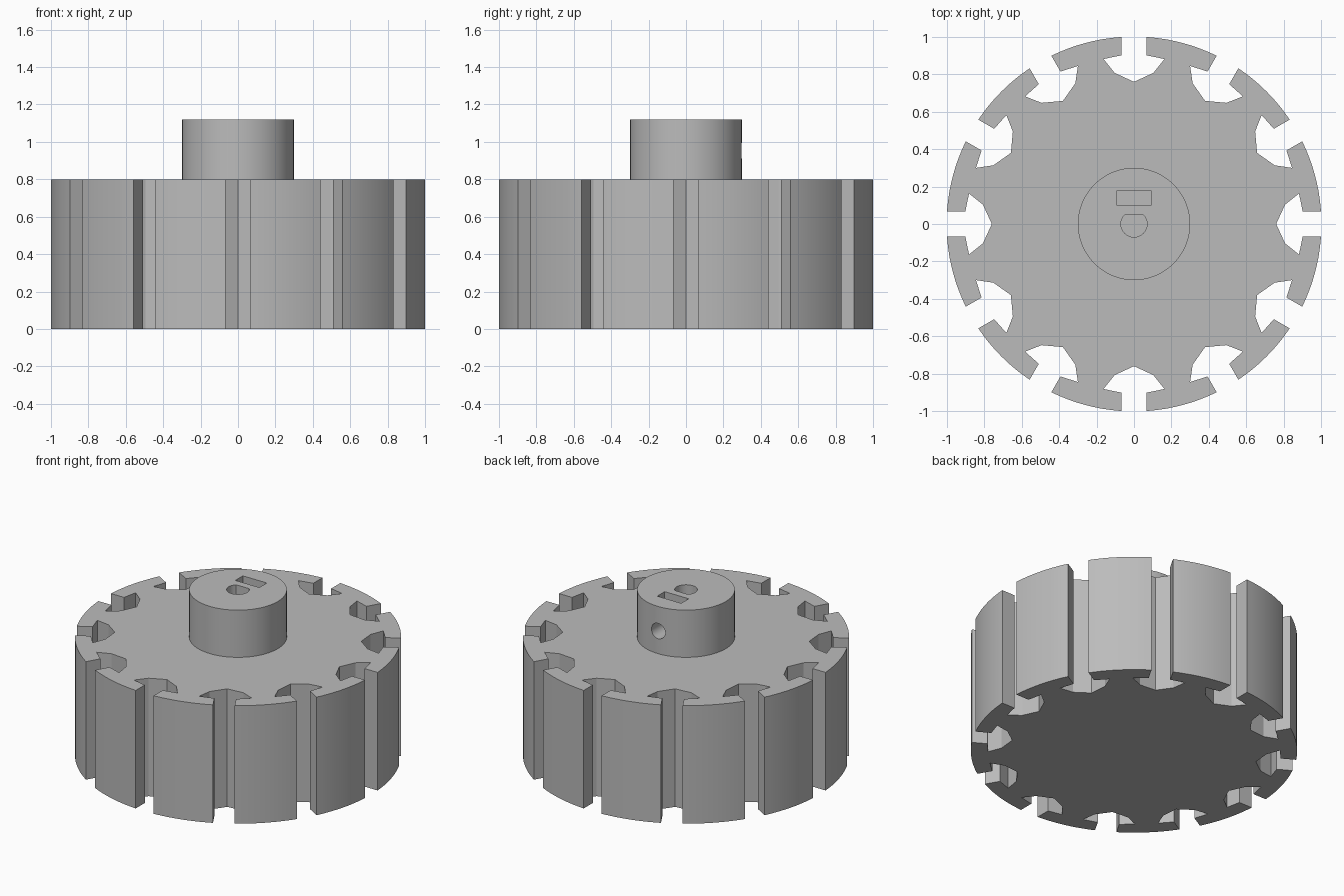
import bpy
import bmesh
from math import sin, cos, asin, pi, radians
from mathutils import Matrix

cube = bpy.data.objects.get("Cube")
if cube:
    bpy.data.objects.remove(cube, do_unlink=True)

SLOTS = 12
RADIUS = 1.002
BODY_TOP = 0.8
HUB_TOP = 1.12

grey = bpy.data.materials.new("plain grey")
grey.use_nodes = True
grey.diffuse_color = (0.5, 0.5, 0.5, 1)
grey.node_tree.nodes["Principled BSDF"].inputs["Base Color"].default_value = (0.5, 0.5, 0.5, 1)


def prism(name, outline, z0, z1, matrix=None):
    """Extrude a counter-clockwise outline from z0 to z1."""
    bm = bmesh.new()
    base = bm.faces.new([bm.verts.new((x, y, z0)) for x, y in outline])
    top = bmesh.ops.extrude_face_region(bm, geom=[base], use_keep_orig=True)["geom"]
    moved = [v for v in top if isinstance(v, bmesh.types.BMVert)]
    bmesh.ops.translate(bm, verts=moved, vec=(0, 0, z1 - z0))
    if matrix:
        bmesh.ops.transform(bm, matrix=matrix, verts=bm.verts)
    bmesh.ops.recalc_face_normals(bm, faces=bm.faces)
    mesh = bpy.data.meshes.new(name)
    bm.to_mesh(mesh)
    bm.free()
    mesh.materials.append(grey)
    obj = bpy.data.objects.new(name, mesh)
    bpy.context.collection.objects.link(obj)
    return obj


def smooth(obj, angle=18):
    bpy.ops.object.select_all(action="DESELECT")
    obj.select_set(True)
    bpy.context.view_layer.objects.active = obj
    bpy.ops.object.shade_smooth_by_angle(angle=radians(angle))


def circle(r, n, start=0.0, sweep=2 * pi):
    return [(r * cos(start + sweep * i / n), r * sin(start + sweep * i / n)) for i in range(n)]


# Slotted wheel: each T-shaped slot is followed by the curved face of a tooth
half = [(0.067, 0.902), (0.163, 0.882), (0.104, 0.808)]
slot = half + [(0, 0.76)] + [(-x, y) for x, y in reversed(half)]
edge = asin(0.067 / RADIUS)
step = 2 * pi / SLOTS
arc_parts = 10
outline = []
for k in range(SLOTS):
    a = k * step
    outline += [(x * cos(a) - y * sin(a), x * sin(a) + y * cos(a)) for x, y in slot]
    start = pi / 2 + a + edge
    sweep = step - 2 * edge
    for i in range(arc_parts + 1):
        t = start + sweep * i / arc_parts
        outline.append((RADIUS * cos(t), RADIUS * sin(t)))
wheel = prism("slotted_wheel", outline, 0, BODY_TOP)
smooth(wheel)

# Hub with a D-shaped shaft bore, a nut pocket and a set-screw hole at the back
hub = prism("hub", circle(0.3, 72), BODY_TOP, HUB_TOP)

flat = asin(0.05 / 0.07)
d_shape = circle(0.07, 24, pi - flat, pi + 2 * flat) + [(0.07 * cos(flat), 0.05)]
pocket = [(-0.09, 0.1), (0.09, 0.1), (0.09, 0.18), (-0.09, 0.18)]
to_back = Matrix.Translation((0, 0, 0.953)) @ Matrix.Rotation(-pi / 2, 4, "X")
cutters = [
    prism("shaft_bore_cutter", d_shape, 0.7, 1.3),
    prism("nut_pocket_cutter", pocket, 0.7, 1.3),
    prism("screw_hole_cutter", circle(0.052, 32), 0.02, 0.5, to_back),
]
bpy.context.view_layer.objects.active = hub
for cutter in cutters:
    cutter.hide_render = True
    mod = hub.modifiers.new(cutter.name, "BOOLEAN")
    mod.operation = "DIFFERENCE"
    mod.solver = "EXACT"
    mod.object = cutter
    bpy.ops.object.modifier_apply(modifier=mod.name)
    bpy.data.objects.remove(cutter, do_unlink=True)
smooth(hub)
